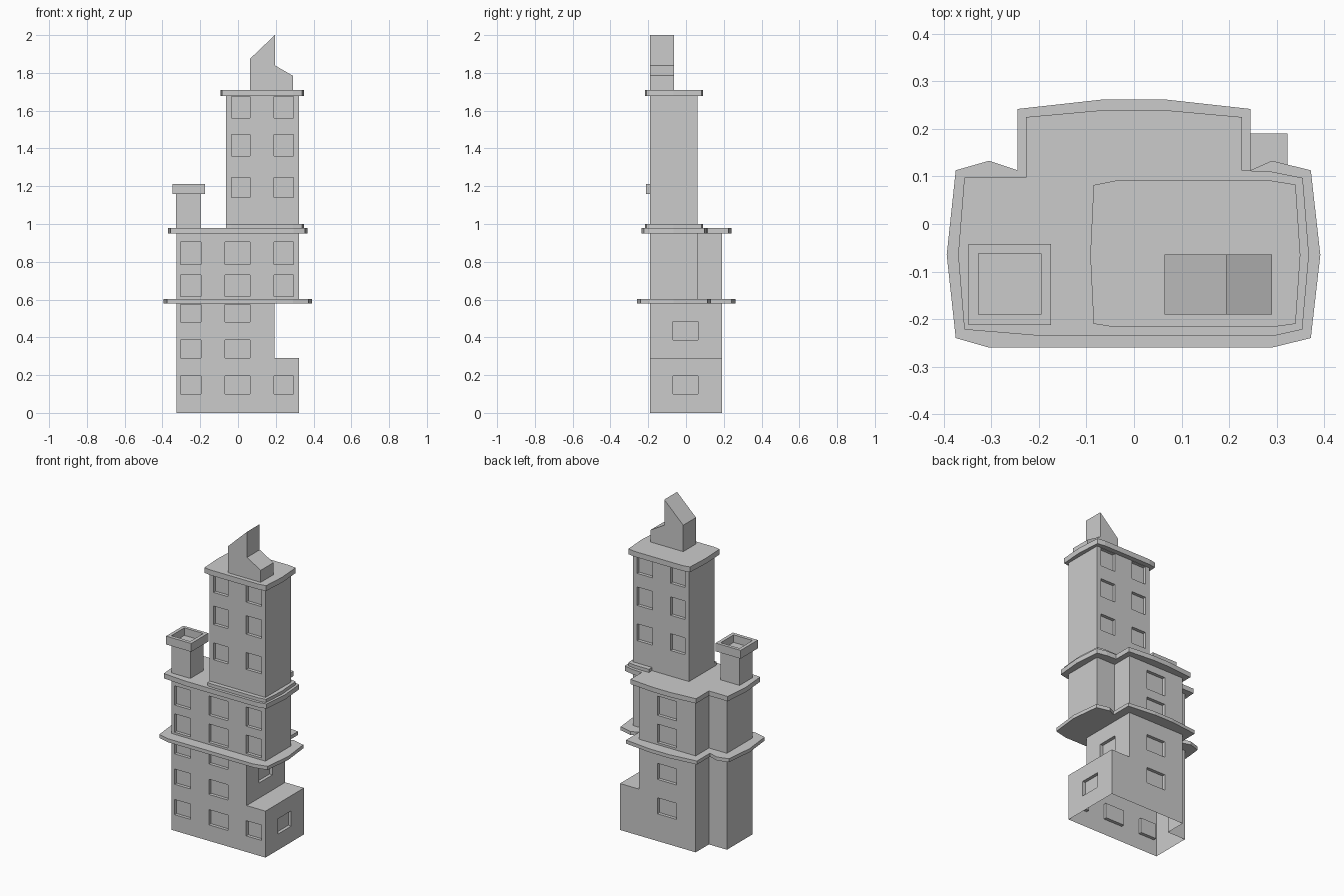
import bpy, bmesh


def prism(name, pts, lo, hi, axis='z'):
    """Extrude a 2D outline along z, or an x-z outline along y."""
    bm = bmesh.new()
    place = (lambda p, h: (p[0], p[1], h)) if axis == 'z' else (lambda p, h: (p[0], h, p[1]))
    a = [bm.verts.new(place(p, lo)) for p in pts]
    b = [bm.verts.new(place(p, hi)) for p in pts]
    bm.faces.new(a)
    bm.faces.new(b)
    for i in range(len(pts)):
        j = (i + 1) % len(pts)
        bm.faces.new((a[i], a[j], b[j], b[i]))
    bmesh.ops.recalc_face_normals(bm, faces=bm.faces)
    me = bpy.data.meshes.new(name)
    bm.to_mesh(me)
    bm.free()
    ob = bpy.data.objects.new(name, me)
    bpy.context.collection.objects.link(ob)
    return ob


def rect(x0, x1, y0, y1):
    return [(x0, y0), (x1, y0), (x1, y1), (x0, y1)]


def boolean(ob, other, op='DIFFERENCE'):
    """Apply a boolean, then remove the helper."""
    m = ob.modifiers.new('bool', 'BOOLEAN')
    m.operation, m.object, m.solver = op, other, 'EXACT'
    dg = bpy.context.evaluated_depsgraph_get()
    me = bpy.data.meshes.new_from_object(ob.evaluated_get(dg))
    ob.modifiers.clear()
    ob.data = me
    bpy.data.objects.remove(other)


def windows(ob, boxes):
    """Recess all the given (x0, x1, y0, y1, z0, z1) boxes."""
    for b in boxes:
        boolean(ob, prism('cutter', rect(*b[:4]), b[4], b[5]))


D = 0.02                                   # window depth
F, B = (-0.25, -0.19 + D), (0.19 - D, 0.25)  # cutter y ranges, front and back
LEFT, MID, RIGHT = (-0.305, -0.195), (-0.068, 0.064), (0.19, 0.295)

# lower body with side annex, open underneath
lower = prism('lower_body', [(-0.325, -0.19), (0.193, -0.19), (0.193, 0.19), (-0.2, 0.19),
                             (-0.2, 0.06), (-0.325, 0.06)], 0, 0.585)
boolean(lower, prism('annex', rect(0.15, 0.323, -0.19, 0.19), 0, 0.29), 'UNION')
cuts = [c + F + z for c in (LEFT, MID) for z in ((0.1, 0.195), (0.29, 0.385), (0.48, 0.575))]
cuts += [RIGHT + F + (0.1, 0.195)]
cuts += [MID + B + z for z in ((0.17, 0.27), (0.385, 0.485))]
cuts += [(0.323 - D, 0.4, -0.068, 0.064, 0.1, 0.195), (0.193 - D, 0.25, -0.068, 0.064, 0.385, 0.485)]
windows(lower, cuts)
bm = bmesh.new()
bm.from_mesh(lower.data)
base = [f for f in bm.faces if all(abs(v.co.z) < 1e-4 for v in f.verts)]
bmesh.ops.delete(bm, geom=base, context='FACES')
bm.to_mesh(lower.data)
bm.free()

# upper body with a wider right wing
upper = prism('upper_body', [(-0.325, -0.19), (0.323, -0.19), (0.323, 0.06), (0.193, 0.06),
                             (0.193, 0.19), (-0.2, 0.19), (-0.2, 0.06), (-0.325, 0.06)], 0.59, 0.96)
rows = ((0.615, 0.73), (0.785, 0.905))
windows(upper, [c + F + z for c in (LEFT, MID, RIGHT) for z in rows] + [MID + B + z for z in rows])

# tower
tower = prism('tower', rect(-0.063, 0.323, -0.19, 0.06), 0.97, 1.69)
windows(tower, [c + y + z for c in ((-0.035, 0.064), RIGHT) for y in (F, (0.06 - D, 0.12))
                for z in ((1.14, 1.245), (1.36, 1.475), (1.56, 1.675))])

# ledges
prism('lower_ledge', [(-0.375, 0.113), (-0.305, 0.133), (-0.245, 0.113), (-0.245, 0.242),
                      (-0.065, 0.262), (0.065, 0.262), (0.245, 0.242), (0.245, 0.113),
                      (0.29, 0.133), (0.372, 0.113), (0.392, -0.065), (0.372, -0.24),
                      (0.29, -0.26), (-0.305, -0.26), (-0.375, -0.24), (-0.394, -0.065)], 0.58, 0.602)
prism('middle_ledge', [(-0.357, 0.098), (-0.227, 0.098), (-0.227, 0.225), (-0.06, 0.24),
                       (0.06, 0.24), (0.227, 0.225), (0.227, 0.113), (0.29, 0.11),
                       (0.355, 0.097), (0.368, -0.065), (0.354, -0.222), (0.295, -0.235),
                       (-0.2, -0.235), (-0.357, -0.222), (-0.37, -0.065)], 0.95, 0.98)
prism('tower_base_ledge', [(-0.063, -0.212), (-0.035, -0.217), (0.29, -0.217), (0.34, -0.21),
                           (0.35, -0.065), (0.34, 0.083), (0.29, 0.091), (0.193, 0.091),
                           (0.193, -0.18), (-0.063, -0.18)], 0.975, 1.0)
prism('tower_cornice', [(-0.085, 0.082), (-0.04, 0.091), (0.29, 0.091), (0.34, 0.083),
                        (0.35, -0.065), (0.34, -0.21), (0.29, -0.217), (-0.04, -0.217),
                        (-0.085, -0.21), (-0.092, -0.065)], 1.677, 1.71)

# slanted roof blocks
prism('roof_block', [(0.064, 1.7), (0.29, 1.7), (0.29, 1.785), (0.195, 1.84),
                     (0.195, 2.0), (0.064, 1.875)], -0.19, -0.064, 'y')

# chimney with a hollow cap
prism('chimney', rect(-0.327, -0.196, -0.19, -0.062), 0.97, 1.165)
cap = prism('chimney_cap', rect(-0.348, -0.175, -0.212, -0.042), 1.16, 1.212)
boolean(cap, prism('cutter', rect(-0.327, -0.196, -0.19, -0.062), 1.1, 1.3))
